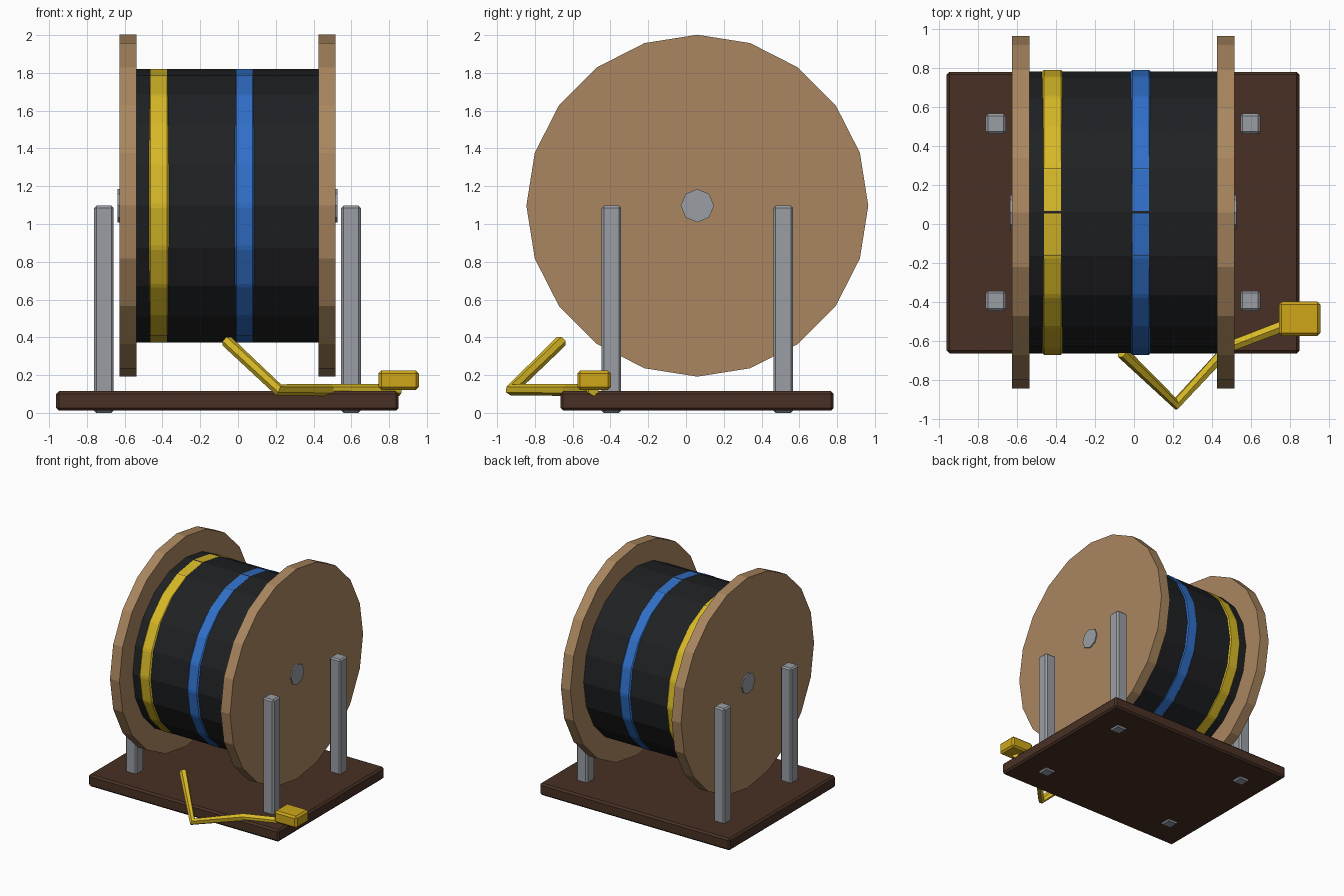
import bpy
from math import radians

if "Cube" in bpy.data.objects:
    bpy.data.objects.remove(bpy.data.objects["Cube"])

CX, CY, CZ = -0.056, 0.06, 1.097   # centre of the reel


def material(name, rgb):
    m = bpy.data.materials.new(name)
    m.diffuse_color = (*rgb, 1)
    m.use_nodes = True
    m.node_tree.nodes["Principled BSDF"].inputs["Base Color"].default_value = m.diffuse_color
    return m


wood = material("pale wood", (0.40, 0.24, 0.115))
dark_wood = material("dark wood", (0.065, 0.03, 0.018))
rubber = material("black cable", (0.014, 0.015, 0.017))
yellow = material("yellow", (0.68, 0.48, 0.02))
blue = material("blue", (0.03, 0.16, 0.58))
amber = material("amber", (0.62, 0.38, 0.01))
steel = material("steel", (0.32, 0.34, 0.37))


def bevel(ob, width):
    mod = ob.modifiers.new("Bevel", 'BEVEL')
    mod.width = width
    mod.segments = 1
    mod.limit_method = 'NONE'


def box(name, x, y, z, mat, width):
    bpy.ops.mesh.primitive_cube_add(size=1, location=[sum(r) / 2 for r in (x, y, z)])
    ob = bpy.context.object
    ob.name = name
    ob.scale = [r[1] - r[0] for r in (x, y, z)]
    bpy.ops.object.transform_apply(location=False, rotation=False, scale=True)
    bevel(ob, width)
    ob.data.materials.append(mat)
    return ob


def disc(name, x0, x1, ry, rz, sides, mat):
    # cylinder lying along x, with a corner at the top
    bpy.ops.mesh.primitive_cylinder_add(vertices=sides, radius=1, depth=x1 - x0,
                                        location=((x0 + x1) / 2, CY, CZ),
                                        rotation=(0, radians(90), 0))
    ob = bpy.context.object
    ob.name = name
    bpy.ops.object.transform_apply(location=False, rotation=True, scale=False)
    ob.scale = (1, ry, rz)
    bpy.ops.object.transform_apply(location=False, rotation=False, scale=True)
    ob.data.materials.append(mat)
    return ob


# Base board
box("base_board", (-0.963, 0.851), (-0.665, 0.782), (0.012, 0.115), dark_wood, 0.015)

# Four support posts
for sx, side in ((-1, "left"), (1, "right")):
    for sy, end in ((-1, "front"), (1, "back")):
        px, py = CX + sx * 0.654, CY + sy * 0.455
        box(f"{end}_{side}_post", (px - 0.052, px + 0.052), (py - 0.052, py + 0.052),
            (0, 1.097), steel, 0.012)

# Reel: flanges, wound drum and axle
disc("left_flange", -0.628, -0.538, 0.905, 0.905, 20, wood)
disc("right_flange", 0.426, 0.516, 0.905, 0.905, 20, wood)
disc("cable_drum", -0.54, 0.428, 0.724, 0.724, 20, rubber)
disc("axle", -0.638, 0.526, 0.088, 0.088, 8, steel)

# Coloured bands around the drum
for name, x0, x1, mat in (("yellow_band", -0.474, -0.364, yellow),
                          ("blue_band", -0.02, 0.088, blue)):
    bevel(disc(name, x0, x1, 0.734, 0.7247, 20, mat), 0.012)

# Loose cable end
path = [(-0.06, -0.66, 0.38), (0.215, -0.925, 0.122),
        (0.49, -0.63, 0.122), (0.855, -0.49, 0.122)]
curve = bpy.data.curves.new("loose_cable", 'CURVE')
curve.dimensions = '3D'
curve.bevel_depth = 0.032
curve.bevel_resolution = 1
curve.use_fill_caps = True
spline = curve.splines.new('POLY')
spline.points.add(len(path) - 1)
for p, co in zip(spline.points, path):
    p.co = (*co, 1)
spline.use_smooth = False
curve.materials.append(yellow)
cable = bpy.data.objects.new("loose_cable", curve)
bpy.context.collection.objects.link(cable)

# Plug on the cable end
box("plug", (0.744, 0.957), (-0.575, -0.398), (0.122, 0.224), amber, 0.015)
